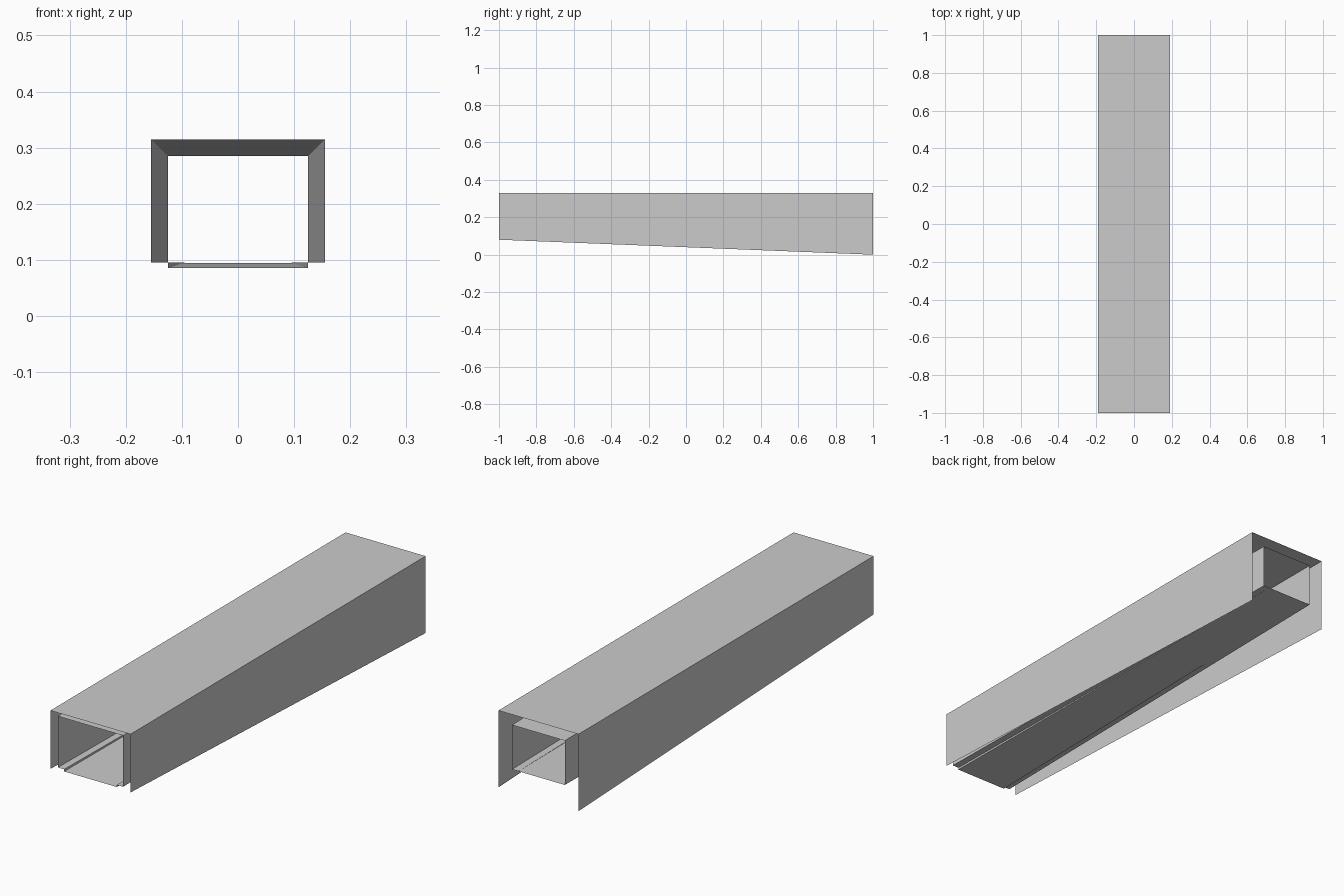
import bpy
import bmesh

if "Cube" in bpy.data.objects:
    bpy.data.objects.remove(bpy.data.objects["Cube"])


def loft(name, front, back, closed=False):
    """Skin a thin sheet between a front (y=-1) and a back (y=1) x/z profile."""
    bm = bmesh.new()
    a = [bm.verts.new((x, -1, z)) for x, z in front]
    b = [bm.verts.new((x, 1, z)) for x, z in back]
    n = len(a)
    for i in range(n if closed else n - 1):
        j = (i + 1) % n
        bm.faces.new((a[i], a[j], b[j], b[i]))
    mesh = bpy.data.meshes.new(name)
    bm.to_mesh(mesh)
    bm.free()
    obj = bpy.data.objects.new(name, mesh)
    bpy.context.collection.objects.link(obj)
    return obj


def mirrored(half):
    """Complete a right-hand half profile with its left-hand mirror."""
    return half + [(-x, z) for x, z in reversed(half)]


# Outer cover: open below and at both ends, lower edge sloping to the back
def cover(bottom):
    return [(0.19, bottom), (0.19, 0.33), (-0.19, 0.33), (-0.19, bottom)]


loft("outer_cover", cover(0.08), cover(0.0))


# Inner duct: tapering tube with a shallow channel sunk in its floor
def duct(half_width, top, channel_z):
    step = half_width - 0.03
    return mirrored([(step, channel_z), (step, 0.095),
                     (half_width, 0.095), (half_width, top)])


loft("inner_duct", duct(0.155, 0.315, 0.086), duct(0.125, 0.285, 0.0948), closed=True)
